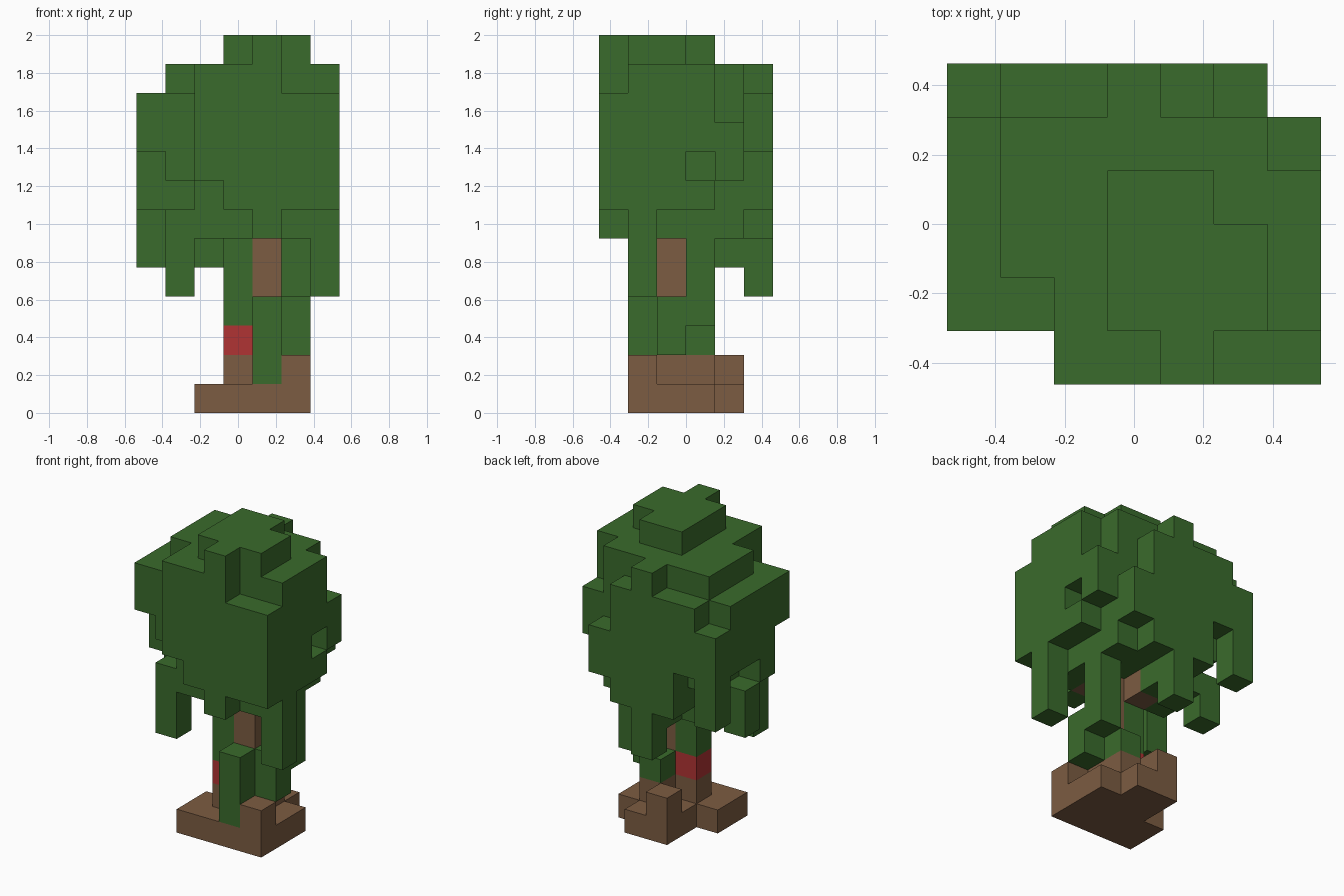
import bpy
import bmesh
from itertools import product
from mathutils import Vector

cube = bpy.data.objects.get("Cube")
if cube:
    bpy.data.objects.remove(cube, do_unlink=True)

# The tree is made of equal blocks on a grid
NX, NY, NZ = 7, 6, 13
S = 2 / NZ
cells = {}


def span(v):
    first, last = v if isinstance(v, tuple) else (v, v)
    return range(first, last + 1)


def fill(part, x, y, z):
    """Give a box of grid blocks to a part; each axis is one index or (first, last)."""
    for cell in product(span(x), span(y), span(z)):
        cells[cell] = part


def make_material(name, color):
    mat = bpy.data.materials.new(name)
    mat.use_nodes = True
    mat.diffuse_color = (*color, 1)
    mat.node_tree.nodes["Principled BSDF"].inputs["Base Color"].default_value = (*color, 1)
    return mat


def build_part(part, mat):
    """Skin the outer faces of all blocks of one part."""
    bm = bmesh.new()
    for cell, owner in cells.items():
        if owner != part:
            continue
        centre = Vector(cell) + Vector((0.5, 0.5, 0.5)) - Vector((NX / 2, NY / 2, 0))
        for axis, side in product(range(3), (-1, 1)):
            beside = list(cell)
            beside[axis] += side
            if tuple(beside) in cells:
                continue
            n, u, v = Vector(), Vector(), Vector()
            n[axis] = side / 2
            u[(axis + 1) % 3] = side / 2
            v[(axis + 2) % 3] = 1 / 2
            ring = (-u - v, u - v, u + v, v - u)
            bm.faces.new([bm.verts.new((centre + n + c) * S) for c in ring])
    bmesh.ops.remove_doubles(bm, verts=bm.verts, dist=S / 100)
    # Merge coplanar squares into large flat faces
    bmesh.ops.dissolve_limit(bm, angle_limit=0.01, verts=bm.verts, edges=bm.edges)
    mesh = bpy.data.meshes.new(part)
    bm.to_mesh(mesh)
    bm.free()
    mesh.materials.append(mat)
    bpy.context.collection.objects.link(bpy.data.objects.new(part, mesh))


# Roots: stepped foot with raised stubs
fill("roots", (2, 5), (1, 2), 0)
fill("roots", (3, 5), 3, 0)
fill("roots", (3, 4), 4, 0)
fill("roots", 5, 1, 1)
fill("roots", 3, 2, 1)
fill("roots", 4, (2, 3), 1)
fill("roots", 3, 4, 1)

# Climbing leaves around the trunk
fill("climbing_leaves", 4, 1, (1, 3))
fill("climbing_leaves", 3, 2, (3, 5))
fill("climbing_leaves", 5, 2, (2, 3))
fill("climbing_leaves", 5, 3, (3, 5))
fill("climbing_leaves", 4, 3, 2)

# Red block on the trunk
fill("red_block", 3, 2, 2)

# Leaves hanging under the crown
fill("hanging_leaves", (1, 6, )[0], 1, (4, 5))
fill("hanging_leaves", 6, 1, (4, 5))
fill("hanging_leaves", 0, 3, 5)
fill("hanging_leaves", 2, 3, 5)
fill("hanging_leaves", 3, 4, 5)
fill("hanging_leaves", 3, 5, (4, 5))

# Crown: core, underside and cap
fill("crown", (2, 5), (1, 4), (7, 11))
fill("crown", (1, 6), 1, 6)
fill("crown", (2, 5), (2, 4), 6)
fill("crown", (0, 1), 3, 6)
fill("crown", (3, 5), (1, 2), 12)
fill("crown", (3, 4), 3, 12)

# Crown front
fill("crown", (3, 6), 0, (7, 10))
fill("crown", 2, 0, (8, 11))
fill("crown", 3, 0, 11)
fill("crown", 4, 0, (6, 12))

# Crown left side
fill("crown", 6, (1, 2), (7, 11))
fill("crown", 6, 3, 7)
fill("crown", 6, 3, (9, 11))
fill("crown", 6, 4, (8, 9))

# Crown right side
fill("crown", 1, 1, (8, 10))
fill("crown", 1, (2, 4), (7, 11))
fill("crown", 0, 1, (9, 10))
fill("crown", 0, 2, (7, 10))
fill("crown", 0, (3, 4), (8, 10))
fill("crown", 0, 5, (6, 9))

# Crown back
fill("crown", 1, 5, (8, 10))
fill("crown", (2, 4), 5, (6, 10))
fill("crown", 3, 5, 11)
fill("crown", 5, 5, (7, 8))

# Trunk with two branch blocks inside the crown
fill("trunk", 4, 2, (2, 5))
fill("trunk", 3, 3, 5)
fill("trunk", 4, 1, 6)

leaf = make_material("leaf green", (0.042, 0.147, 0.025))
bark = make_material("bark brown", (0.202, 0.107, 0.054))
red = make_material("red", (0.434, 0.034, 0.034))

for part in ("crown", "hanging_leaves", "climbing_leaves"):
    build_part(part, leaf)
for part in ("roots", "trunk"):
    build_part(part, bark)
build_part("red_block", red)
